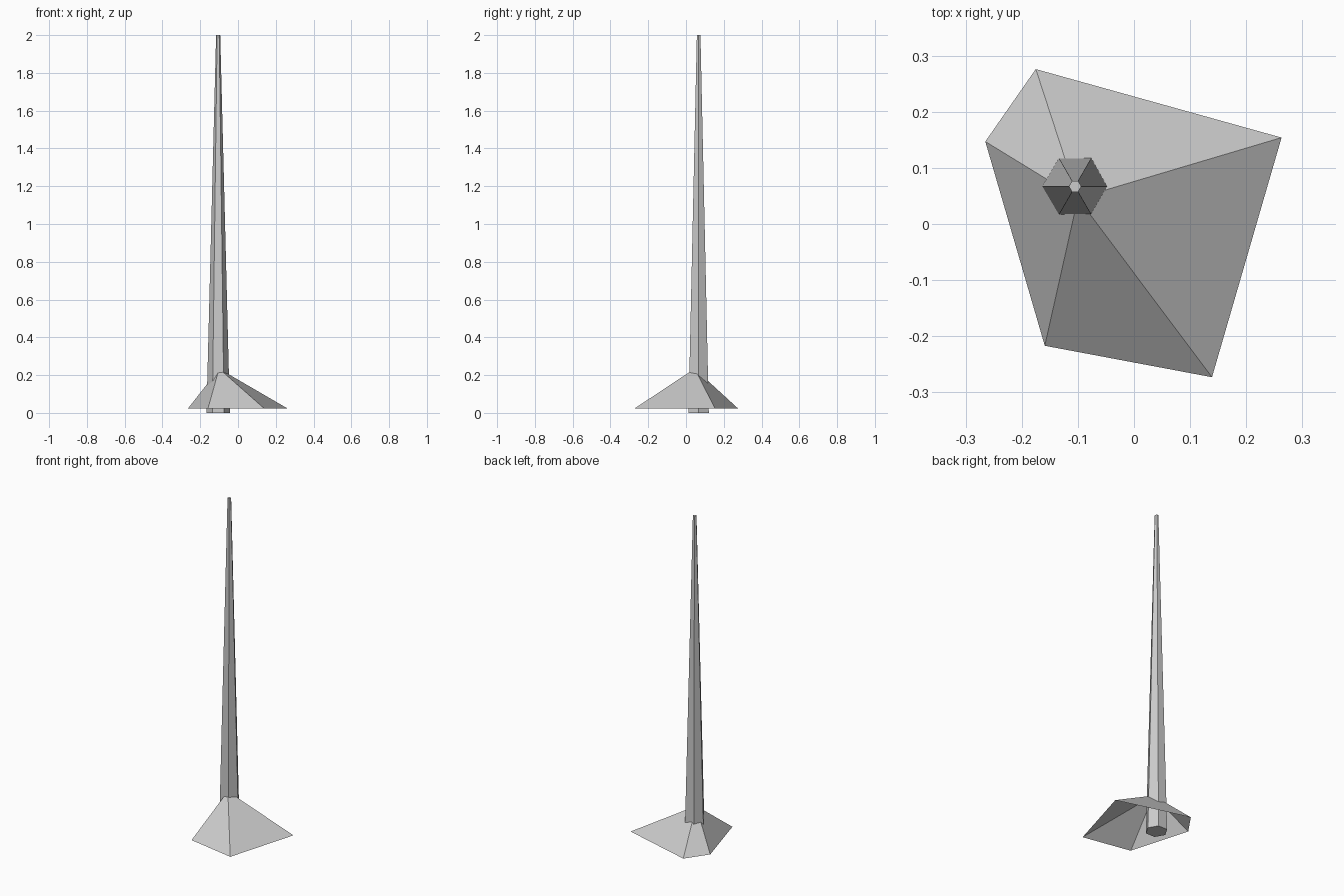
import bpy
import math

if "Cube" in bpy.data.objects:
    bpy.data.objects.remove(bpy.data.objects["Cube"])

# Tapered six-sided pole
bpy.ops.mesh.primitive_cone_add(vertices=6, radius1=0.062, radius2=0.011, depth=2,
                                location=(-0.105, 0.067, 1),
                                rotation=(0, 0, math.pi / 6))
bpy.context.object.name = "pole"

# Uneven five-sided mound, an open shell around the foot of the pole
rim_z = 0.023
apex = (-0.1, 0.046, 0.234)
rim = [(0.263, 0.154), (-0.175, 0.276), (-0.265, 0.147),
       (-0.159, -0.217), (0.139, -0.273)]
verts = [(x, y, rim_z) for x, y in rim] + [apex]
n = len(rim)
faces = [(i, (i + 1) % n, n) for i in range(n)]
mesh = bpy.data.meshes.new("base_mound")
mesh.from_pydata(verts, [], faces)
mound = bpy.data.objects.new("base_mound", mesh)
bpy.context.collection.objects.link(mound)
